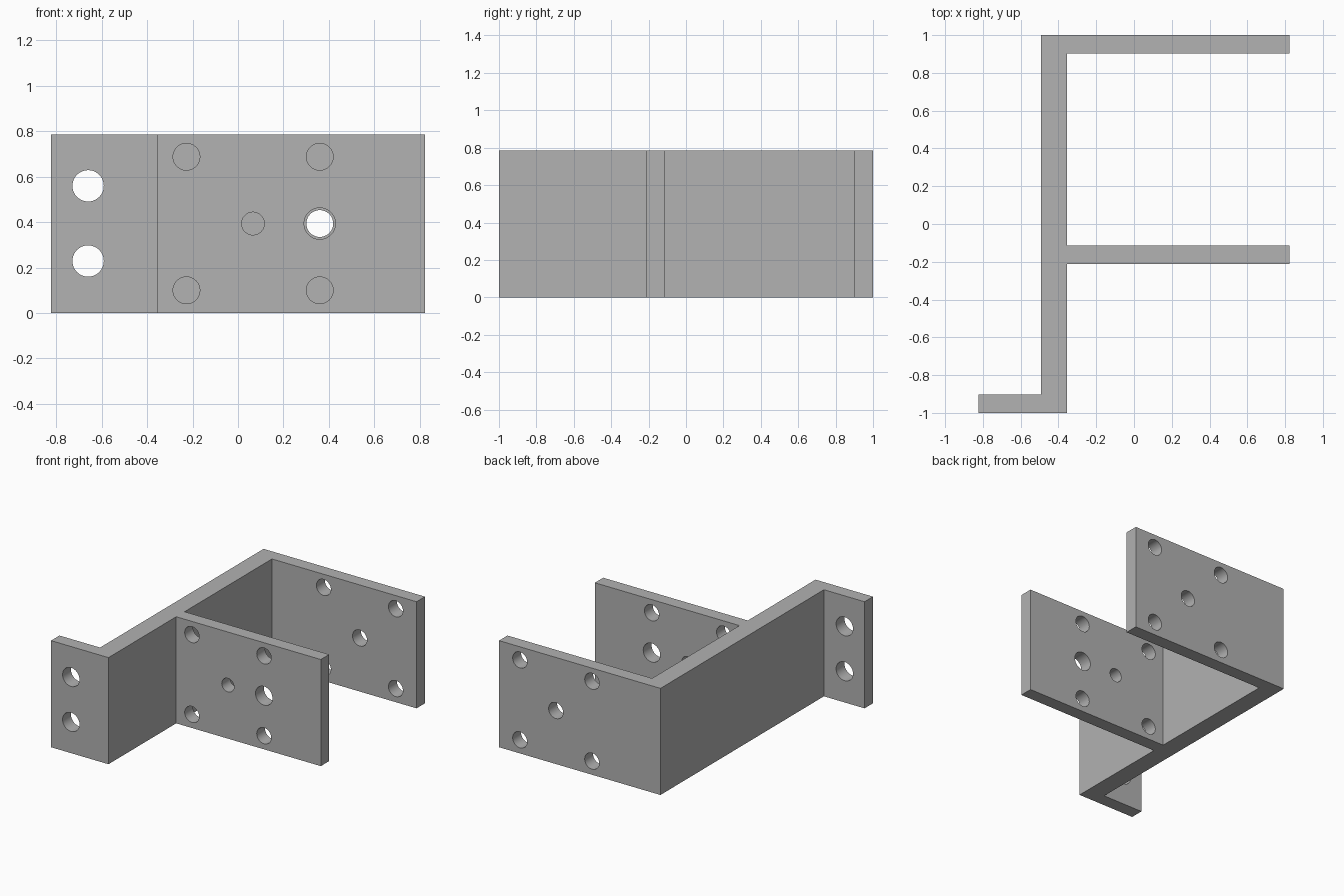
import bpy
import bmesh
from math import radians
from mathutils import Matrix, Vector

cube = bpy.data.objects.get("Cube")
if cube:
    bpy.data.objects.remove(cube, do_unlink=True)

# Plan dimensions
HEIGHT = 0.785
LEFT, RIGHT = -0.823, 0.823
WALL_OUT, WALL_IN = -0.492, -0.355
FOOT_Y, MID_FRONT, MID_BACK, REAR_Y = -0.902, -0.212, -0.115, 0.902

grey = bpy.data.materials.new("plain grey")
grey.use_nodes = True
colour = (0.445, 0.445, 0.445, 1)
grey.diffuse_color = colour
grey.node_tree.nodes["Principled BSDF"].inputs["Base Color"].default_value = colour


def add_object(name, bm):
    bmesh.ops.recalc_face_normals(bm, faces=bm.faces)
    mesh = bpy.data.meshes.new(name)
    bm.to_mesh(mesh)
    bm.free()
    mesh.materials.append(grey)
    obj = bpy.data.objects.new(name, mesh)
    bpy.context.collection.objects.link(obj)
    return obj


# Bracket body: plan outline extruded upwards
outline = [
    (LEFT, -1), (WALL_IN, -1), (WALL_IN, MID_FRONT), (RIGHT, MID_FRONT),
    (RIGHT, MID_BACK), (WALL_IN, MID_BACK), (WALL_IN, REAR_Y), (RIGHT, REAR_Y),
    (RIGHT, 1), (WALL_OUT, 1), (WALL_OUT, FOOT_Y), (LEFT, FOOT_Y),
]
bm = bmesh.new()
base = bm.faces.new([bm.verts.new((x, y, 0)) for x, y in outline])
grown = bmesh.ops.extrude_face_region(bm, geom=[base])
top = [v for v in grown["geom"] if isinstance(v, bmesh.types.BMVert)]
bmesh.ops.translate(bm, verts=top, vec=(0, 0, HEIGHT))
bracket = add_object("bracket", bm)

# Drill holes: x, plate centre y, z, radius
mid_y, rear_y, foot_y = -0.163, 0.951, -0.951
centre = 0.394
holes = [(-0.66, foot_y, z, 0.069) for z in (0.229, 0.56)]
for z in (0.1, 0.688):
    holes += [(x, mid_y, z, 0.059) for x in (-0.227, 0.36)]
    holes += [(x, rear_y, z, 0.059) for x in (0.066, 0.653)]
holes += [
    (0.066, mid_y, centre, 0.05),
    (0.36, mid_y, centre, 0.069),
    (0.36, rear_y, centre, 0.059),
]
bm = bmesh.new()
for x, y, z, radius in holes:
    bmesh.ops.create_cone(
        bm, cap_ends=True, segments=48, radius1=radius, radius2=radius, depth=0.2,
        matrix=Matrix.Translation(Vector((x, y, z))) @ Matrix.Rotation(radians(90), 4, "X"))
drills = add_object("hole_cutters", bm)
drills.hide_render = True

# Cut the holes and remove the cutters
cut = bracket.modifiers.new("holes", "BOOLEAN")
cut.operation = "DIFFERENCE"
cut.solver = "EXACT"
cut.object = drills
bpy.ops.object.select_all(action="DESELECT")
bracket.select_set(True)
bpy.context.view_layer.objects.active = bracket
bpy.ops.object.modifier_apply(modifier=cut.name)
bpy.data.objects.remove(drills, do_unlink=True)

# Smooth hole walls, sharp edges elsewhere
bpy.ops.object.shade_smooth_by_angle(angle=radians(30))
